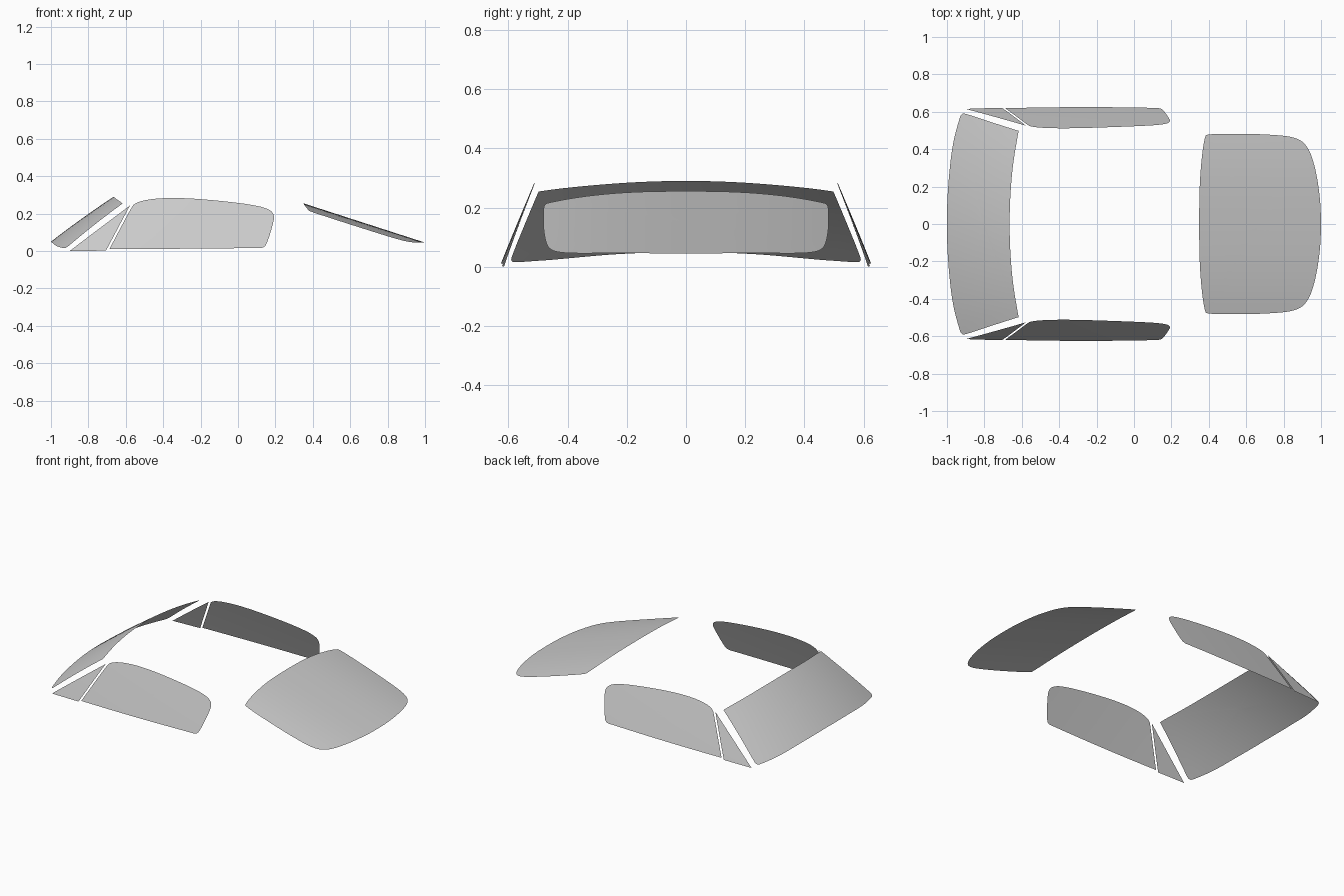
import bpy, bmesh
from mathutils import Vector

if "Cube" in bpy.data.objects:
    bpy.data.objects.remove(bpy.data.objects["Cube"])


def smooth_outline(pts, passes=3):
    # Corner cutting; a point listed twice stays nearly sharp
    pts = [Vector(p) for p in pts]
    for _ in range(passes):
        out = []
        for i, a in enumerate(pts):
            b = pts[(i + 1) % len(pts)]
            out += [a.lerp(b, 0.25), a.lerp(b, 0.75)]
        pts = out
    return pts


def pane(name, outline, place, rings=10):
    # Curved sheet: shrinking rings of the outline, each point lifted by place()
    pts = smooth_outline(outline)
    lo = Vector((min(p.x for p in pts), min(p.y for p in pts)))
    hi = Vector((max(p.x for p in pts), max(p.y for p in pts)))
    mid = sum(pts, Vector((0, 0))) / len(pts) if len(outline) < 8 else (lo + hi) / 2
    n = len(pts)
    bm = bmesh.new()
    loops = []
    for r in range(rings):
        s = 1 - r / rings
        loops.append([bm.verts.new(place(*mid.lerp(p, s))) for p in pts])
    centre = bm.verts.new(place(*mid))
    for a, b in zip(loops, loops[1:]):
        for i in range(n):
            j = (i + 1) % n
            bm.faces.new((a[i], a[j], b[j], b[i]))
    for i in range(n):
        bm.faces.new((loops[-1][i], loops[-1][(i + 1) % n], centre))
    bmesh.ops.remove_doubles(bm, verts=bm.verts, dist=0.0002)
    bmesh.ops.recalc_face_normals(bm, faces=bm.faces)
    # Point the sheet outwards
    c = place(*mid)
    out = Vector((c[0] * 0.3, c[1], 0.5))
    if sum((f.normal * f.calc_area() for f in bm.faces), Vector()).dot(out) < 0:
        bmesh.ops.reverse_faces(bm, faces=bm.faces)
    for f in bm.faces:
        f.smooth = True
    me = bpy.data.meshes.new(name)
    bm.to_mesh(me)
    bm.free()
    ob = bpy.data.objects.new(name, me)
    bpy.context.collection.objects.link(ob)
    return ob


def both_sides(half):
    # Half outline (x, y) completed by its reflection across y = 0
    return half + [(x, -y) for x, y in reversed(half) if y > 0]


# Windshield, outlined from above
def windshield_at(x, y):
    t = (x + 1) / 0.335
    return x, y, 0.05 + 0.24 * t + 0.02 * t * (1 - t) - 0.27 * y * y


pane("windshield", both_sides([
    (-0.666, 0), (-0.662, 0.15), (-0.648, 0.32), (-0.617, 0.498), (-0.617, 0.498),
    (-0.75, 0.54), (-0.885, 0.585), (-0.92, 0.594), (-0.935, 0.56),
    (-0.972, 0.42), (-0.993, 0.22), (-1.0, 0.08), (-1.0, 0)]), windshield_at)


# Rear window, outlined from above
def rear_at(x, y):
    return x, y, 0.255 - 0.323 * (x - 0.35) - 0.2 * abs(y) ** 2.5


pane("rear_window", both_sides([
    (0.348, 0), (0.35, 0.2), (0.362, 0.36), (0.378, 0.465), (0.39, 0.481),
    (0.55, 0.483), (0.72, 0.479), (0.87, 0.465), (0.935, 0.41), (0.975, 0.28),
    (0.997, 0.12), (1.0, 0)]), rear_at)

# Side panes, outlined in profile (x, z)
door = [(-0.688, 0.01), (-0.688, 0.01), (-0.63, 0.12), (-0.575, 0.222),
        (-0.555, 0.255), (-0.49, 0.275), (-0.38, 0.285), (-0.24, 0.281),
        (-0.08, 0.267), (0.06, 0.25), (0.155, 0.23), (0.198, 0.197),
        (0.182, 0.125), (0.158, 0.05), (0.14, 0.016), (0.09, 0.016), (-0.3, 0.012)]
quarter = [(-0.9, 0.0), (-0.9, 0.0), (-0.706, 0.002), (-0.706, 0.002),
           (-0.578, 0.243), (-0.578, 0.243), (-0.74, 0.122)]
for side, label in ((-1, "right"), (1, "left")):
    def side_at(x, z, s=side):
        return x, s * (0.63 - 0.4 * z - 0.05 * z * z - 0.03 * (x + 0.2) ** 2), z
    pane("side_window_" + label, door, side_at)
    pane("quarter_window_" + label, quarter, side_at)
